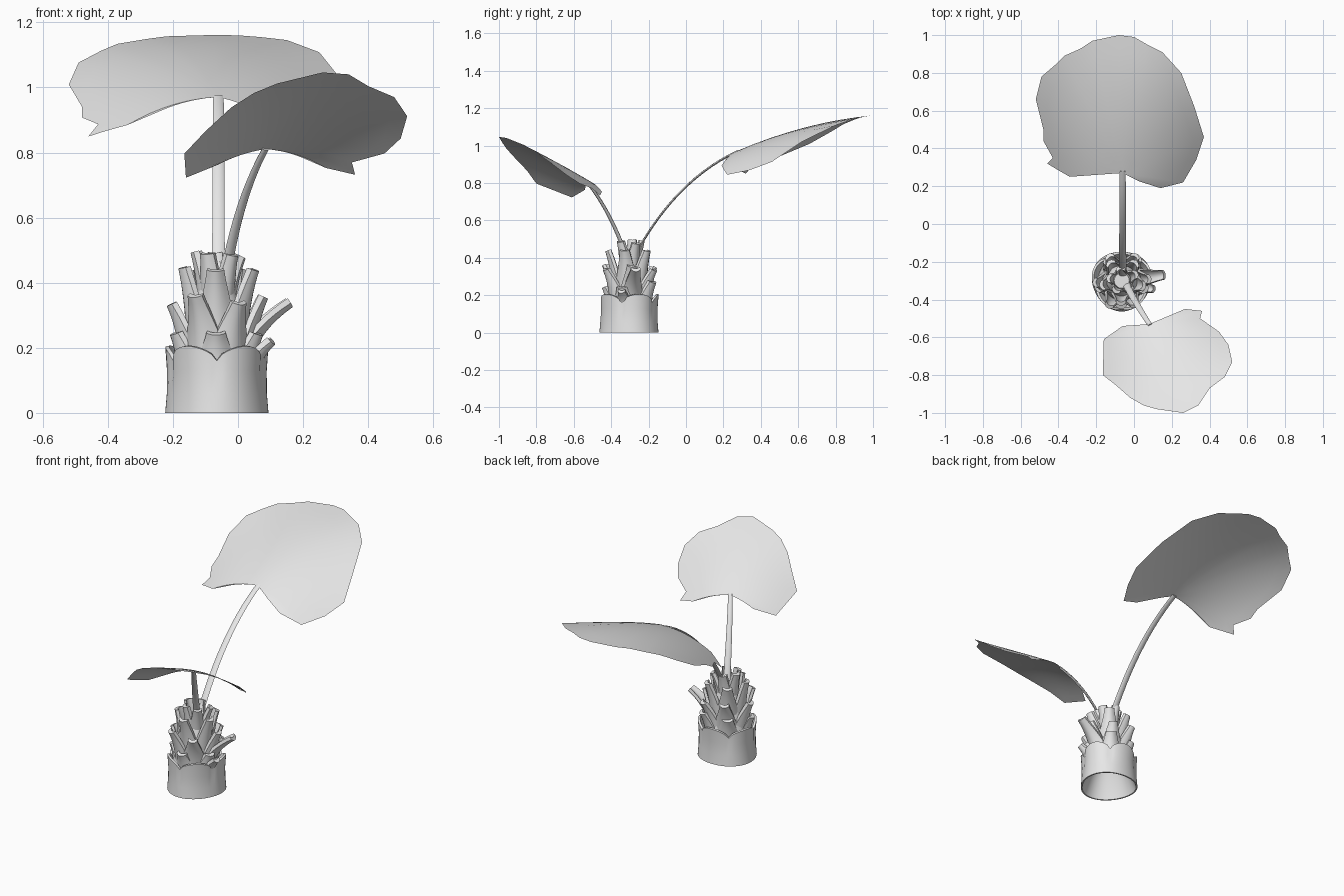
import bpy, bmesh, math, random
from mathutils import Vector

random.seed(4)
cube = bpy.data.objects.get("Cube")
if cube:
    bpy.data.objects.remove(cube, do_unlink=True)

grey = bpy.data.materials.new("light_grey")
grey.use_nodes = True
grey.diffuse_color = (0.8, 0.8, 0.8, 1)
grey.node_tree.nodes["Principled BSDF"].inputs["Base Color"].default_value = grey.diffuse_color

CENTRE = Vector((-0.065, -0.3, 0))


def finish(name, bm, angle=40, recalc=True):
    """Turn a bmesh into a smooth shaded object."""
    if recalc:
        bmesh.ops.recalc_face_normals(bm, faces=bm.faces[:])
    mesh = bpy.data.meshes.new(name)
    bm.to_mesh(mesh)
    bm.free()
    mesh.materials.append(grey)
    obj = bpy.data.objects.new(name, mesh)
    bpy.context.collection.objects.link(obj)
    bpy.ops.object.select_all(action='DESELECT')
    obj.select_set(True)
    bpy.context.view_layer.objects.active = obj
    bpy.ops.object.shade_smooth_by_angle(angle=math.radians(angle))
    return obj


def bridge(bm, rings, cap_start=False, cap_end=False):
    """Join successive closed rings of points with quads."""
    loops = [[bm.verts.new(p) for p in ring] for ring in rings]
    for a, b in zip(loops, loops[1:]):
        for i in range(len(a)):
            j = (i + 1) % len(a)
            bm.faces.new((a[i], a[j], b[j], b[i]))
    if cap_start:
        bm.faces.new(loops[0][::-1])
    if cap_end:
        bm.faces.new(loops[-1])


def bezier(a, b, c, t):
    return a * (1 - t) ** 2 + b * 2 * t * (1 - t) + c * t * t


def leaf_blade(name, root, heading, outline, rise, droop, rings=8):
    """Thin sheet fanned out from the stem tip, arched across its midrib."""
    root = Vector(root)
    ahead = Vector((math.cos(heading), math.sin(heading)))
    side = Vector((-ahead.y, ahead.x))

    def place(p):
        rel = p - root.xy
        s, t = rel.dot(ahead), rel.dot(side)
        z = root.z + rise[0] * s + rise[1] * s * s
        return (p.x, p.y, z - (droop[0] + droop[1] * s) * t * t)

    bm = bmesh.new()
    tip = bm.verts.new(root)
    edge = [Vector(p) / 100 for p in outline]
    rows = [[bm.verts.new(place(root.xy.lerp(p, k / rings))) for p in edge]
            for k in range(1, rings + 1)]
    for i in range(len(edge) - 1):
        bm.faces.new((tip, rows[0][i], rows[0][i + 1]))
        for a, b in zip(rows, rows[1:]):
            bm.faces.new((a[i], b[i], b[i + 1], a[i + 1]))
    finish(name, bm, 60, recalc=False)


def stem(name, a, b, c, w0, w1, thick):
    """Flattened tapering stalk along a curve."""
    a, b, c = Vector(a), Vector(b), Vector(c)
    flat = (c - a).cross(Vector((0, 0, 1))).normalized()
    rings = []
    for k in range(15):
        t = k / 14
        along = ((b - a) * (1 - t) + (c - b) * t).normalized()
        up = flat.cross(along)
        w = w0 + (w1 - w0) * t
        rings.append([bezier(a, b, c, t) + flat * w * math.cos(q) + up * thick * math.sin(q)
                      for q in (i * math.pi / 4 for i in range(8))])
    bm = bmesh.new()
    bridge(bm, rings, True, True)
    finish(name, bm, 60)


def stub(bm, degrees, base, tip, w0, w1, thick=0.02):
    """Cut leaf base: wraps the trunk below, narrows to a blunt tip above."""
    q = math.radians(degrees)
    out = Vector((math.cos(q), math.sin(q), 0))
    side = Vector((-out.y, out.x, 0))
    up = Vector((0, 0, 1))
    a, c = Vector(base), Vector(tip)
    b = Vector((a.x * 0.75 + c.x * 0.25, a.y * 0.4 + c.y * 0.6))
    us = [i / 4 - 1 for i in range(9)]
    rings = []
    for k in range(9):
        t = k / 8
        p = bezier(a, b, c, t)
        d = ((b - a) * (1 - t) + (c - b) * t).normalized()
        normal = out * d.y - up * d.x
        mid = CENTRE + out * p.x + up * p.y
        w = w1 + (w0 - w1) * (1 - t) ** 1.3
        outer = [mid + side * w * u - normal * 0.6 * w * u * u for u in us]
        inner = [mid + side * w * u * 0.9 - normal * (0.5 * w * u * u + thick) for u in us]
        rings.append(outer + inner[::-1])
    bridge(bm, rings, True, True)


# Base sheath: open tube with a scalloped rim and a hollow underside
def sheath_ring(radius, height, scallop=0, n=60):
    ring = []
    for i in range(n):
        q = i * math.tau / n
        wave = abs(math.cos(2.5 * (q + math.pi / 2) + math.pi / 2)) ** 0.6
        r = radius + 0.005 * math.sin(3 * q) + scallop * 0.3 * (wave - 0.5)
        ring.append(CENTRE + Vector((r * math.cos(q), r * math.sin(q), height + scallop * wave)))
    return ring


bm = bmesh.new()
bridge(bm, [sheath_ring(0.08, 0.15), sheath_ring(0.115, 0.09), sheath_ring(0.15, 0),
            sheath_ring(0.158, 0), sheath_ring(0.153, 0.06), sheath_ring(0.15, 0.11, 0.02),
            sheath_ring(0.152, 0.16, 0.045), sheath_ring(0.14, 0.162, 0.045),
            sheath_ring(0.12, 0.13)], cap_start=True)
finish("base_sheath", bm)

# Trunk core
bm = bmesh.new()
bridge(bm, [[CENTRE + Vector((r * math.cos(q), r * math.sin(q), z))
             for q in (i * math.tau / 20 for i in range(20))]
            for r, z in ((0.125, 0.14), (0.1, 0.24), (0.07, 0.34), (0.04, 0.42))], True, True)
finish("trunk_core", bm)

# Tiers of cut leaf bases: count, first angle, base, tip, half widths
tiers = {
    "low_leaf_bases": (5, -90, (0.125, 0.13), (0.155, 0.25), 0.07, 0.03),
    "middle_leaf_bases": (6, -120, (0.115, 0.17), (0.155, 0.34), 0.075, 0.025),
    "upper_leaf_bases": (5, -90, (0.095, 0.23), (0.125, 0.43), 0.07, 0.027),
    "top_leaf_bases": (5, -118, (0.055, 0.3), (0.085, 0.48), 0.05, 0.024),
}
for name, (count, first, base, tip, w0, w1) in tiers.items():
    bm = bmesh.new()
    for i in range(count):
        end = (tip[0] + random.uniform(-0.01, 0.01), tip[1] + random.uniform(-0.015, 0.02))
        stub(bm, first + i * 360 / count + random.uniform(-5, 5), base, end, w0, w1)
    finish(name, bm)

# Long stubs leaning out on the left side
bm = bmesh.new()
stub(bm, 8, (0.1, 0.15), (0.235, 0.325), 0.07, 0.026)
stub(bm, -15, (0.12, 0.1), (0.185, 0.21), 0.06, 0.02)
finish("leaning_leaf_bases", bm)

# Leaf stems
stem("back_stem", (-0.06, -0.29, 0.38), (-0.06, -0.07, 0.81), (-0.06, 0.28, 0.972), 0.02, 0.016, 0.006)
stem("front_stem", (-0.045, -0.31, 0.38), (-0.005, -0.4, 0.65), (0.085, -0.535, 0.812), 0.02, 0.012, 0.007)

# Leaf blades, outlines in hundredths
back_outline = [(3, 22.5), (14, 19), (26, 22), (33, 34), (37, 46), (32, 62), (25, 80), (15, 91),
                (7, 95), (0, 99), (-8, 100), (-22, 97), (-28, 93), (-37, 89), (-42, 84), (-49, 78),
                (-52, 66), (-48, 50), (-48, 44), (-43, 35), (-46, 32), (-41, 29), (-34, 25), (-20, 26)]
leaf_blade("back_leaf", (-0.06, 0.27, 0.97), math.pi / 2, back_outline, (0.43, -0.23), (0.95, -1.3))

front_outline = [(-6, -54), (-16, -61), (-16.5, -80), (-10, -85), (-2, -92), (5, -96), (12, -98),
                 (26, -100), (34, -96), (40, -87), (48, -81), (52, -73), (50, -64), (45, -57),
                 (35, -50), (36, -46), (27, -45), (18, -48.8)]
leaf_blade("front_leaf", (0.08, -0.53, 0.81), math.radians(-69), front_outline, (0.55, -0.16), (1.25, -1.9))
